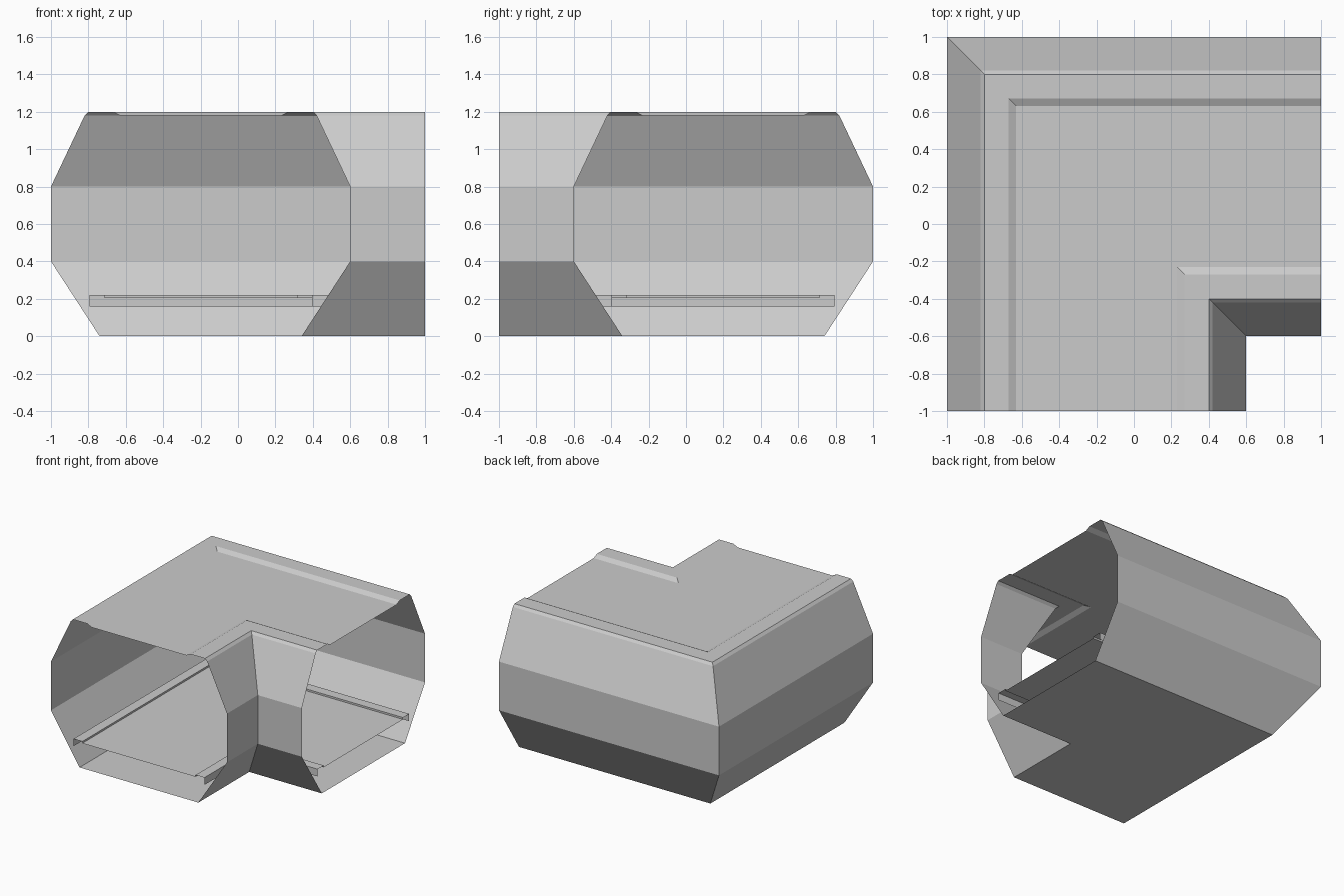
import bpy

if "Cube" in bpy.data.objects:
    bpy.data.objects.remove(bpy.data.objects["Cube"])

# Half cross-sections as (offset from corridor centre line, height), outer side first
SHELL_HALF = [(0.54, 0.0), (0.80, 0.40), (0.80, 0.80), (0.62, 1.18),
              (0.60, 1.20), (0.47, 1.20), (0.43, 1.18)]
FLOOR_HALF = [(0.595, 0.16), (0.595, 0.22), (0.515, 0.22), (0.515, 0.205)]


def corner_sweep(name, half, closed):
    """Mirror a half profile and sweep it round the mitred right-angle bend."""
    profile = half + [(-o, z) for o, z in reversed(half)]
    n = len(profile)
    verts = [(-0.2 - o, -1.0, z) for o, z in profile]          # front opening
    verts += [(-0.2 - o, 0.2 + o, z) for o, z in profile]      # mitre
    verts += [(1.0, 0.2 + o, z) for o, z in profile]           # right opening
    faces = []
    for s in range(2):
        for i in range(n if closed else n - 1):
            j = (i + 1) % n
            faces.append((s * n + i, s * n + j, (s + 1) * n + j, (s + 1) * n + i))
    mesh = bpy.data.meshes.new(name)
    mesh.from_pydata(verts, [], faces)
    mesh.update()
    obj = bpy.data.objects.new(name, mesh)
    bpy.context.collection.objects.link(obj)
    return obj


# Outer corridor shell with raised roof ribs, open at both ends
corner_sweep("corridor_shell", SHELL_HALF, True)

# Raised walkway with curbs and short skirts
corner_sweep("walkway_floor", FLOOR_HALF, False)
